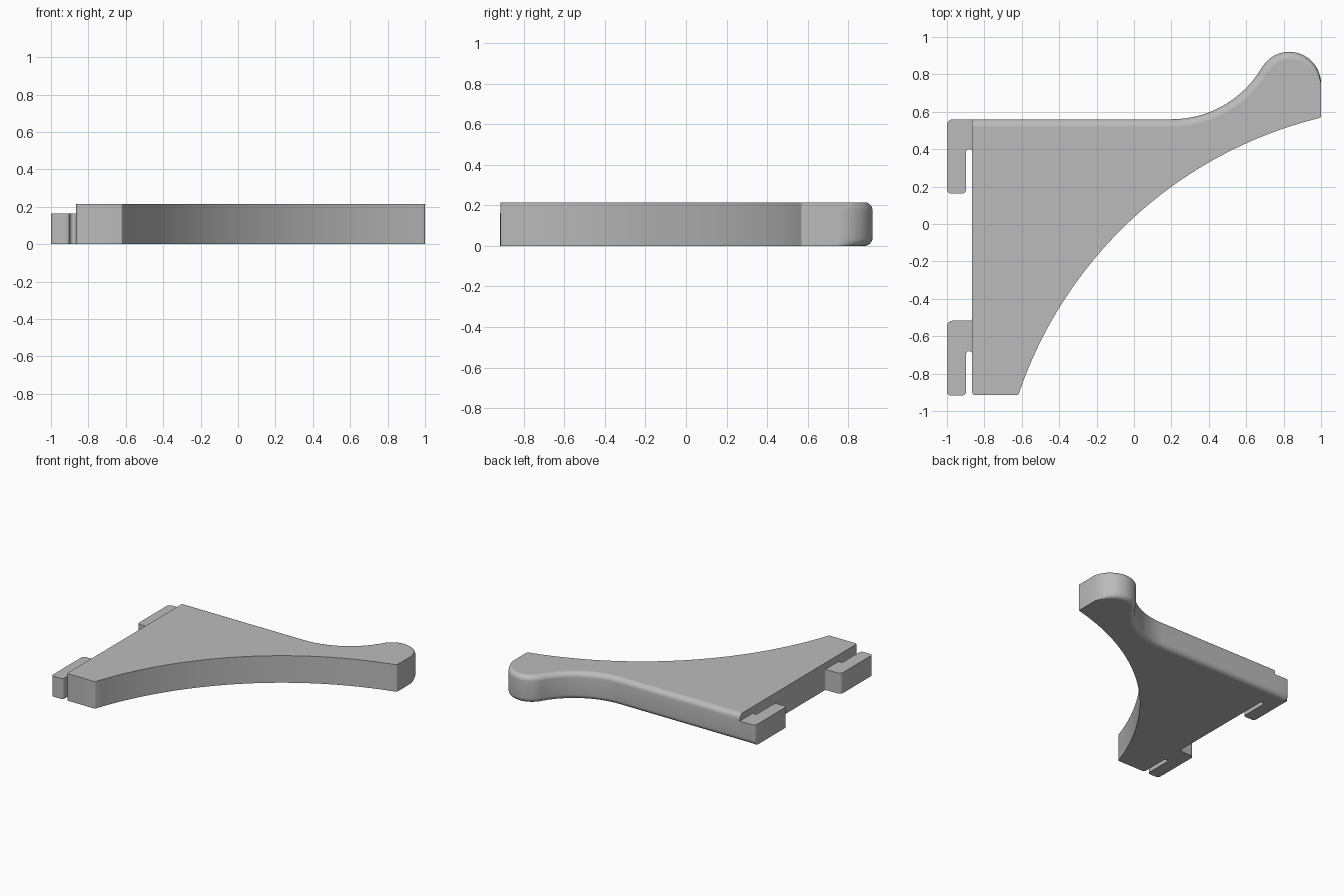
import bpy
import bmesh
from math import sin, cos, pi, radians, atan2, asin, hypot
from mathutils import Vector

cube = bpy.data.objects.get("Cube")
if cube:
    bpy.data.objects.remove(cube)

grey = bpy.data.materials.new("plain grey")
grey.use_nodes = True
GREY = (0.5, 0.5, 0.5, 1)
grey.diffuse_color = GREY
grey.node_tree.nodes["Principled BSDF"].inputs["Base Color"].default_value = GREY

ROUND = 0.04          # rounding of the long back edge
BODY_H, HOOK_H = 0.215, 0.163
BACK, FRONT, WALL, LEFT = 0.56, -0.915, -0.865, -1.0
SHARP = Vector((0, 0))


def pt(x, y, inset=0.0):
    """Outline point with the inset its rounded edge needs."""
    return Vector((x, y)), Vector((0, -inset))


def arc(cx, cy, r, a0, a1, n, inset=None):
    """Arc in degrees; inset maps an angle to a signed radial rounding."""
    out = []
    for i in range(n + 1):
        a = radians(a0 + (a1 - a0) * i / n)
        d = Vector((cos(a), sin(a)))
        out.append((Vector((cx, cy)) + d * r, d * inset(a) if inset else SHARP))
    return out


def slab(name, outline, height, round_top):
    """Extrude an outline with rounded lower, and optionally upper, edges."""
    steps = [i * pi / 12 for i in range(7)]
    levels = [(ROUND * (1 - cos(a)), 1 - sin(a)) for a in steps]
    if round_top:
        levels += [(height - z, k) for z, k in reversed(levels)]
    else:
        levels.append((height, 0))
    bm = bmesh.new()
    rings = []
    for z, k in levels:
        rings.append([bm.verts.new((*(p + v * k), z)) for p, v in outline])
    n = len(outline)
    for low, high in zip(rings, rings[1:]):
        for i in range(n):
            j = (i + 1) % n
            bm.faces.new((low[i], low[j], high[j], high[i])).smooth = True
    bm.faces.new(rings[0])
    bm.faces.new(rings[-1])
    bmesh.ops.recalc_face_normals(bm, faces=bm.faces)
    for e in bm.edges:
        e.smooth = e.calc_face_angle(0) < radians(30)
    mesh = bpy.data.meshes.new(name)
    bm.to_mesh(mesh)
    bm.free()
    mesh.materials.append(grey)
    obj = bpy.data.objects.new(name, mesh)
    bpy.context.collection.objects.link(obj)
    return obj


def fade(a):
    """Rounding that dies away as the edge turns to the side."""
    return -ROUND * max(0, sin(a))


# Bracket body: straight back edge, hollow sweep, rounded tip, arched front
tip_x, tip_y, tip_r, sweep_x = 0.83, 0.75, 0.17, 0.2
dx, dy = tip_x - sweep_x, BACK - tip_y
sweep_r = (dx * dx + dy * dy - tip_r ** 2) / (2 * (tip_r - dy))
sweep_y = BACK + sweep_r
join = atan2(sweep_y - tip_y, -dx) * 180 / pi
body = [pt(WALL, BACK, ROUND)]
body += arc(sweep_x, sweep_y, sweep_r, -90, join - 180, 24, lambda a: ROUND)
body += arc(tip_x, tip_y, tip_r, join, 0, 36,
            lambda a: -ROUND if a > pi / 2 else fade(a))[1:]
body += arc(0.99, 0.577, 0.01, 0, -70, 4)

# Arched front edge through its two ends
start, end, arch_r = Vector((0.985, 0.565)), Vector((-0.615, -0.905)), 2.27
chord = end - start
half = chord.length / 2
side = Vector((-chord.y, chord.x)).normalized()
centre = (start + end) / 2 + side * (arch_r ** 2 - half ** 2) ** 0.5
mid = atan2(-side.y, -side.x) * 180 / pi
spread = asin(half / arch_r) * 180 / pi
body += arc(centre.x, centre.y, arch_r, mid - spread, mid + spread, 48)
body += arc(-0.627, FRONT + 0.01, 0.01, -25, -90, 4)
body += arc(WALL + 0.015, FRONT + 0.015, 0.015, 270, 180, 5)
slab("bracket_body", body, BODY_H, True)


def hook(name, top, bottom, slot_top, rounded):
    """Wall hook: a block with an open slot between it and the body."""
    c, s = 0.022, 0.0165
    inner = WALL - 2 * s
    if rounded:
        outline = [pt(WALL, top, ROUND)]
    else:
        # small fillet where the hook meets the body
        outline = arc(WALL - 0.015, top + 0.015, 0.015, 0, -90, 5)
    outline += arc(LEFT + 0.03, top - 0.03, 0.03, 90, 180, 8,
                   fade if rounded else None)
    outline += arc(LEFT + c, bottom + c, c, 180, 270, 6)
    outline += arc(inner - c, bottom + c, c, 270, 360, 6)
    outline += arc(WALL - s, slot_top - s, s, 180, 0, 10)
    slab(name, outline, HOOK_H, False)


hook("back_hook", BACK, 0.163, 0.4, True)
hook("front_hook", -0.517, -0.918, -0.68, False)
